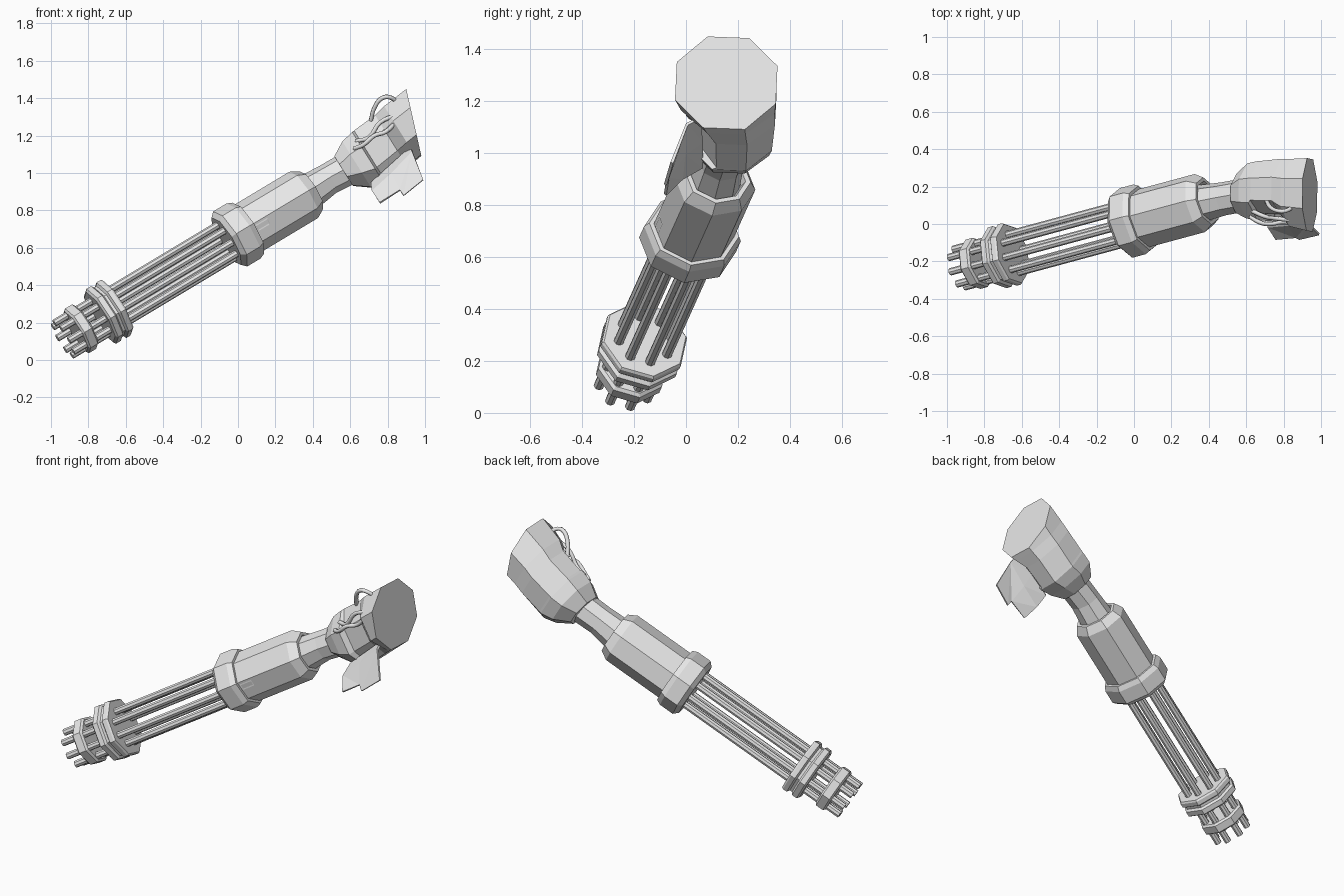
import bpy, bmesh, math
from mathutils import Vector

if "Cube" in bpy.data.objects:
    bpy.data.objects.remove(bpy.data.objects["Cube"])

grey = bpy.data.materials.new("plain grey")
grey.use_nodes = True
GREY = (0.8, 0.8, 0.8, 1)
grey.diffuse_color = GREY
grey.node_tree.nodes["Principled BSDF"].inputs["Base Color"].default_value = GREY

ORIGIN = Vector((0, 0.017, 0.672))          # centre of the collar
AXIS = Vector((1, 0.27, 0.6)).normalized()  # from muzzle to wrist


def frame(axis):
    side = Vector((-axis.y, axis.x, 0)).normalized()
    return side, axis.cross(side)


SIDE, UP = frame(AXIS)


def on_gun(s, u=0, v=0):
    return ORIGIN + AXIS * s + SIDE * u + UP * v


def add_object(name, data):
    ob = bpy.data.objects.new(name, data)
    data.materials.append(grey)
    bpy.context.collection.objects.link(ob)
    return ob


def finish(name, bm):
    bmesh.ops.recalc_face_normals(bm, faces=bm.faces)
    mesh = bpy.data.meshes.new(name)
    bm.to_mesh(mesh)
    bm.free()
    return add_object(name, mesh)


def loft(name, sections, phase=0, sides=8):
    """Skin rings of (centre, axis, back radius, front radius, height radius)."""
    bm = bmesh.new()
    rings = []
    for centre, axis, back, front, height in sections:
        u, v = frame(Vector(axis).normalized())
        ring = []
        for i in range(sides):
            a = math.radians(phase) + math.tau * i / sides
            c = math.cos(a)
            ring.append(bm.verts.new(Vector(centre) + u * c * (back if c > 0 else front)
                                     + v * math.sin(a) * height))
        rings.append(ring)
    for a, b in zip(rings, rings[1:]):
        for i in range(sides):
            j = (i + 1) % sides
            bm.faces.new((a[i], a[j], b[j], b[i]))
    bm.faces.new(rings[0])
    bm.faces.new(rings[-1])
    return finish(name, bm)


def turned(name, profile, phase=0, sides=8, squash=1.0, u=0, v=0):
    """Straight part along the gun axis from (distance, radius) pairs."""
    return loft(name, [(on_gun(s, u, v), AXIS, r, r, r * squash) for s, r in profile],
                phase, sides)


# Barrels
for i in range(8):
    a = math.radians(4 + 45 * i)
    turned(f"barrel_{i + 1}", [(-1.12, 0.02), (0, 0.02)],
           u=0.105 * math.cos(a), v=0.1 * math.sin(a))

# Clamp rings
turned("muzzle_clamp", [(-1.04, 0.125), (-1.03, 0.138), (-0.985, 0.138), (-0.975, 0.125)], 4)
turned("barrel_clamp", [(-0.885, 0.155), (-0.875, 0.17), (-0.845, 0.17), (-0.835, 0.155),
                        (-0.82, 0.155), (-0.81, 0.172), (-0.785, 0.172), (-0.775, 0.165)], 4)

# Collar and forearm housing
TILT, SQUASH, RADIUS = -11, 0.91, 0.16
turned("collar", [(-0.075, 0.165), (-0.05, 0.192), (0.035, 0.192), (0.065, 0.178), (0.065, 0.15)],
       TILT, squash=0.9)
turned("forearm_housing", [(0.04, RADIUS), (0.42, RADIUS), (0.47, 0.13), (0.47, 0.11),
                           (0.43, 0.1)], TILT, squash=SQUASH)

# Slot frame lying on the front face of the housing
upper, lower = [SIDE * math.cos(math.radians(a)) * RADIUS
                + UP * math.sin(math.radians(a)) * RADIUS * SQUASH
                for a in (180 + TILT, 225 + TILT)]
tangent = (lower - upper).normalized()
outward = tangent.cross(AXIS)
if outward.dot(upper) < 0:
    outward = -outward
middle = on_gun(0.11) + upper.lerp(lower, 0.28) + outward * 0.002
bm = bmesh.new()
slot = bm.faces.new([bm.verts.new(middle + AXIS * x * 0.036 + tangent * y * 0.016)
                     for x, y in ((-1, -1), (1, -1), (1, 1), (-1, 1))])
bmesh.ops.inset_individual(bm, faces=[slot], thickness=0.006)
bmesh.ops.delete(bm, geom=[slot], context="FACES_ONLY")
slot_frame = finish("slot_frame", bm)
thickness = slot_frame.modifiers.new("thickness", "SOLIDIFY")
thickness.thickness = 0.008
thickness.offset = 0

# Wrist
loft("wrist", [((0.36, 0.11, 0.885), AXIS, 0.1, 0.1, 0.1),
               ((0.48, 0.135, 0.965), AXIS, 0.09, 0.09, 0.085),
               ((0.62, 0.16, 1.04), AXIS, 0.09, 0.09, 0.09)], TILT)

# Upper arm: cuff, recessed front, then the flare to the shoulder end
ARM = (0.85, 0, 0.53)
loft("upper_arm", [((0.565, 0.16, 1.01), ARM, 0.115, 0.11, 0.1),
                   ((0.635, 0.17, 1.045), ARM, 0.165, 0.155, 0.155),
                   ((0.70, 0.17, 1.075), ARM, 0.178, 0.165, 0.18),
                   ((0.71, 0.17, 1.083), ARM, 0.178, 0.125, 0.18),
                   ((0.82, 0.17, 1.17), ARM, 0.19, 0.13, 0.175),
                   ((0.87, 0.16, 1.215), ARM, 0.2, 0.19, 0.178),
                   ((0.94, 0.155, 1.27), (0.976, 0, 0.22), 0.21, 0.21, 0.195)], 20)

# Torn plate curving down from under the shoulder
bm = bmesh.new()
top, mid, low = [[bm.verts.new(p) for p in row] for row in (
    ((0.71, 0.06, 0.95), (0.82, 0.06, 1.05), (0.92, 0.05, 1.14)),
    ((0.715, -0.02, 0.905), (0.82, -0.01, 1.0), (0.93, 0.0, 1.115)),
    ((0.757, -0.085, 0.843), (0.865, -0.075, 0.91), (0.885, -0.085, 0.88), (0.99, -0.06, 0.965)))]
for side in (0, 1):
    bm.faces.new((top[side], top[side + 1], mid[side + 1], mid[side]))
bm.faces.new((mid[0], mid[1], low[1], low[0]))
bm.faces.new((mid[1], mid[2], low[3], low[2], low[1]))
bmesh.ops.triangulate(bm, faces=bm.faces)
torn_plate = finish("torn_plate", bm)
torn_plate.modifiers.new("thickness", "SOLIDIFY").thickness = 0.012


# Loose cables
def cable(name, points):
    curve = bpy.data.curves.new(name, "CURVE")
    curve.dimensions = "3D"
    curve.bevel_depth = 0.012
    curve.bevel_resolution = 1
    curve.resolution_u = 4
    curve.use_fill_caps = True
    spline = curve.splines.new("BEZIER")
    spline.bezier_points.add(len(points) - 1)
    for bp, p in zip(spline.bezier_points, points):
        bp.co = p
        bp.handle_left_type = bp.handle_right_type = "AUTO"
    add_object(name, curve)


cable("lower_cable", [(0.62, 0.04, 1.13), (0.67, 0.01, 1.15), (0.73, 0.0, 1.2),
                      (0.79, 0.01, 1.22), (0.86, 0.0, 1.29)])
cable("middle_cable", [(0.63, 0.07, 1.17), (0.7, 0.04, 1.19), (0.76, 0.03, 1.27),
                       (0.85, 0.02, 1.31)])
cable("upper_cable", [(0.71, 0.12, 1.28), (0.73, 0.09, 1.35), (0.77, 0.07, 1.4),
                      (0.81, 0.07, 1.405), (0.86, 0.1, 1.37)])
